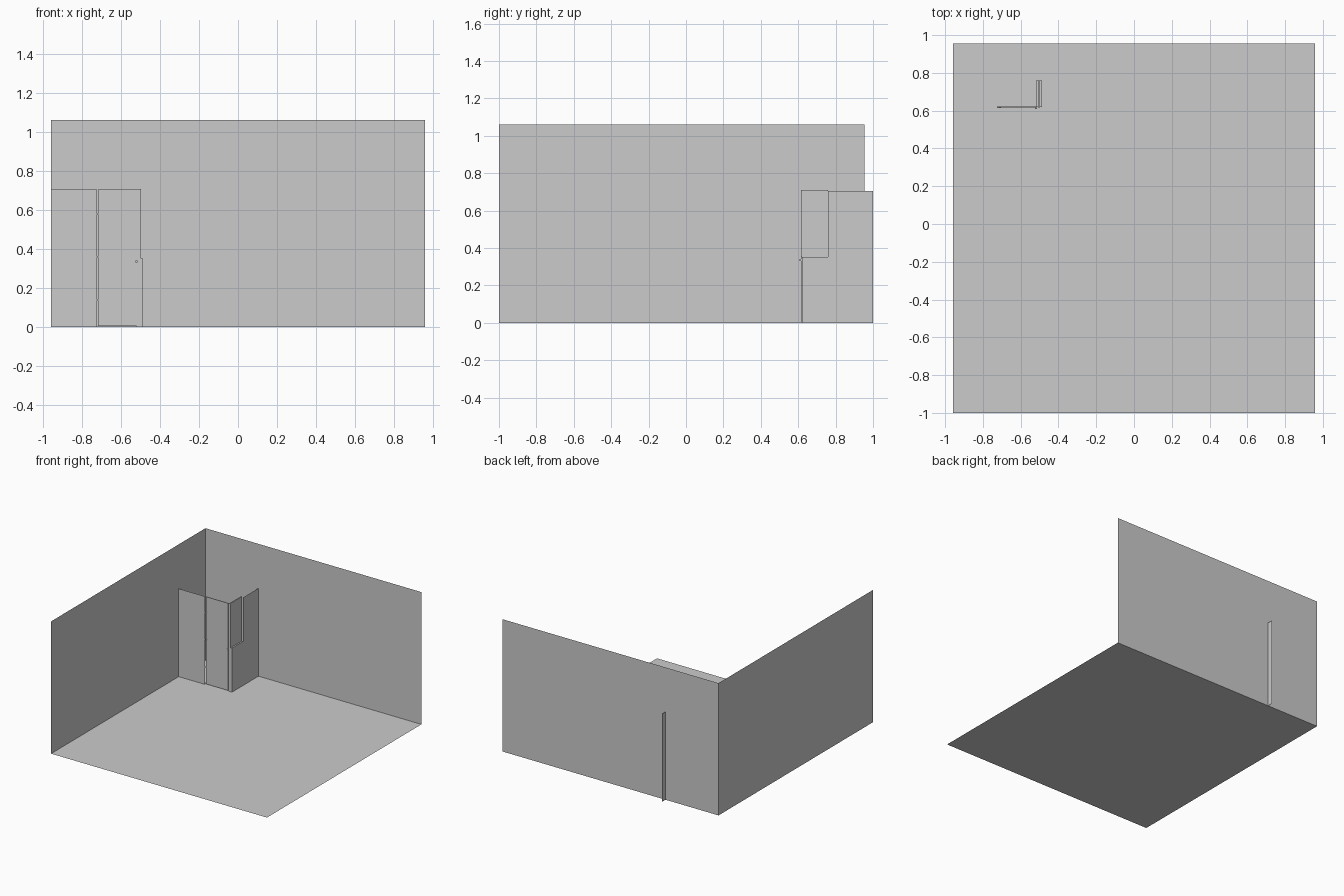
import bpy

if "Cube" in bpy.data.objects:
    bpy.data.objects.remove(bpy.data.objects["Cube"])


def sheet(name, points):
    # flat single-face panel
    me = bpy.data.meshes.new(name)
    me.from_pydata(points, [], [tuple(range(len(points)))])
    ob = bpy.data.objects.new(name, me)
    bpy.context.collection.objects.link(ob)
    return ob


def box(name, x, y, z):
    bpy.ops.mesh.primitive_cube_add(size=1)
    ob = bpy.context.object
    ob.name = name
    for i, (a, b) in enumerate((x, y, z)):
        ob.location[i] = (a + b) / 2
        ob.scale[i] = b - a
    return ob


X, Y0, Y1, H = 0.957, -1.0, 0.955, 1.06   # room size
FRONT, SIDE, TOP, LEDGE = 0.616, -0.487, 0.705, 0.353   # cubicle

# room shell
sheet("floor", [(-X, Y0, 0), (X, Y0, 0), (X, Y1, 0), (-X, Y1, 0)])
sheet("back_wall", [(-X, Y1, 0), (X, Y1, 0), (X, Y1, H), (-X, Y1, H)])
sheet("left_wall", [(-X, Y0, 0), (-X, Y1, 0), (-X, Y1, H), (-X, Y0, H)])

# cubicle partitions; the side one is notched and runs through the back wall
sheet("front_partition", [(-X, FRONT, 0), (-0.722, FRONT, 0),
                          (-0.722, FRONT, TOP), (-X, FRONT, TOP)])
sheet("side_partition", [(SIDE, 0.62, 0), (SIDE, 1.0, 0), (SIDE, 1.0, TOP),
                         (SIDE, 0.76, TOP), (SIDE, 0.76, LEDGE), (SIDE, 0.62, LEDGE)])

# door and the L-shaped strip beside it
box("door", (-0.717, -0.52), (FRONT, 0.622), (0.006, TOP))
sheet("door_jamb", [(-0.52, 0.62, 0), (SIDE, 0.62, 0), (SIDE, 0.62, LEDGE),
                    (-0.50, 0.62, LEDGE), (-0.50, 0.62, TOP), (-0.52, 0.62, TOP)])

# ledge in the notch with its thin upright panel
sheet("ledge", [(-0.52, 0.62, LEDGE), (SIDE, 0.62, LEDGE),
                (SIDE, 0.76, LEDGE), (-0.52, 0.76, LEDGE)])
sheet("ledge_inner_side", [(-0.52, 0.62, 0), (-0.52, 0.76, 0),
                           (-0.52, 0.76, LEDGE), (-0.52, 0.62, LEDGE)])
box("notch_panel", (-0.507, -0.498), (FRONT, 0.76), (LEDGE, 0.709))

# hinges and handle
for z in (0.14, 0.36, 0.58):
    box("hinge", (-0.724, -0.704), (0.614, 0.622), (z - 0.003, z + 0.003))
box("handle", (-0.524, -0.514), (0.608, FRONT), (0.332, 0.342))
